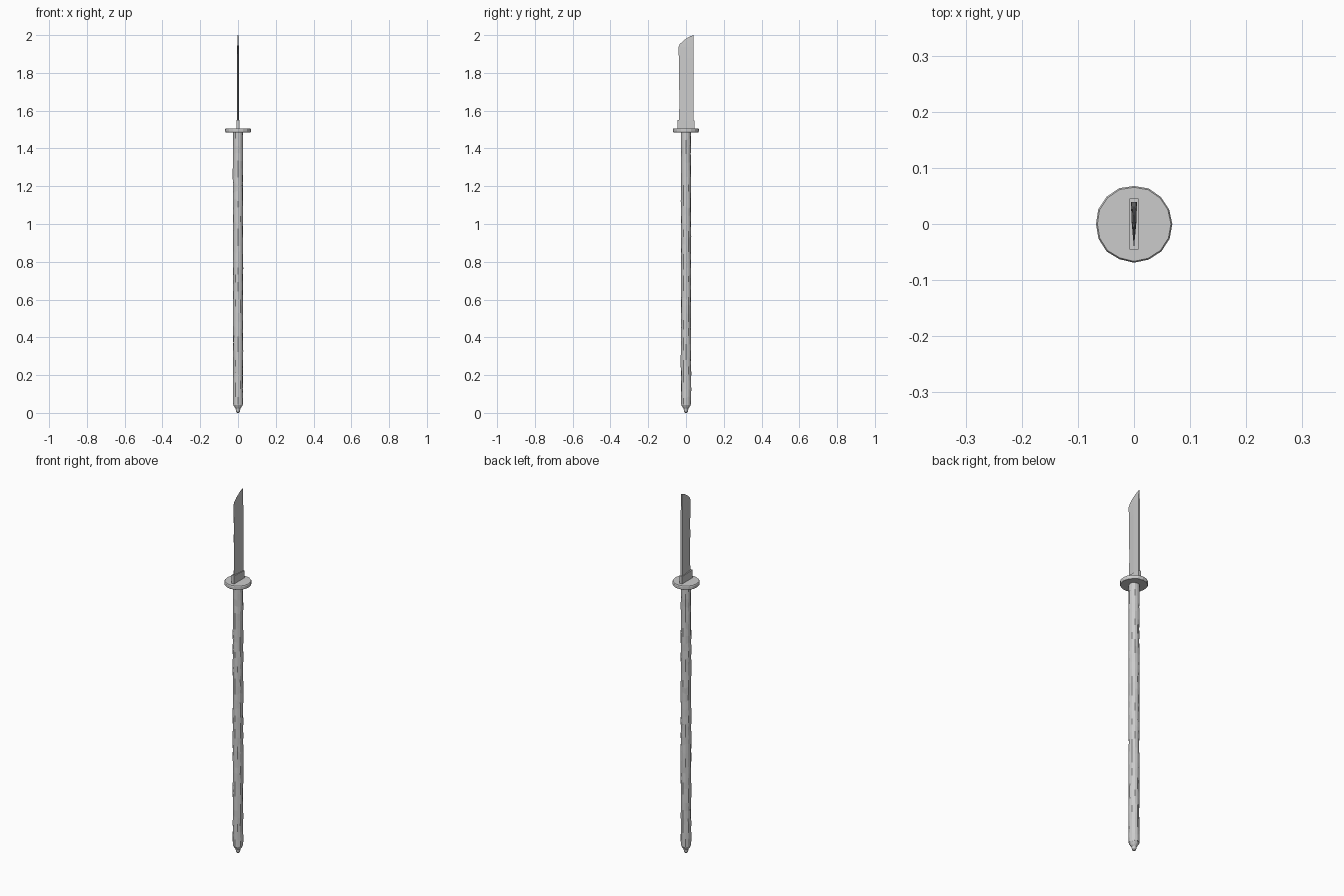
import bpy, bmesh, math, random

if "Cube" in bpy.data.objects:
    bpy.data.objects.remove(bpy.data.objects["Cube"])

random.seed(4)


def finish(name, bm):
    bmesh.ops.recalc_face_normals(bm, faces=bm.faces[:])
    me = bpy.data.meshes.new(name)
    bm.to_mesh(me)
    bm.free()
    ob = bpy.data.objects.new(name, me)
    bpy.context.collection.objects.link(ob)
    return ob


def loft(name, rings):
    """Skin equal-length rings of points and cap both ends."""
    bm = bmesh.new()
    rows = [[bm.verts.new(p) for p in ring] for ring in rings]
    n = len(rows[0])
    for a, b in zip(rows, rows[1:]):
        for i in range(n):
            j = (i + 1) % n
            bm.faces.new((a[i], a[j], b[j], b[i]))
    bm.faces.new(rows[0][::-1])
    bm.faces.new(rows[-1])
    return finish(name, bm)


def ring(r, z, n, wobble=0.0, dz=0.0):
    pts = []
    for i in range(n):
        a = math.tau * i / n
        rr = r + random.uniform(-wobble, wobble)
        pts.append((rr * math.cos(a), rr * math.sin(a), z + random.uniform(-dz, dz)))
    return pts


# Rough-hewn wooden shaft
levels = 36
shaft = [ring(0.0265, 0.045 + 1.445 * k / levels, 12, 0.0015,
              0.008 if 0 < k < levels else 0) for k in range(levels + 1)]
loft("shaft", shaft)

# Pointed butt cap
cap = [(0.004, 0.0), (0.010, 0.006), (0.0125, 0.022), (0.017, 0.028), (0.025, 0.042), (0.0255, 0.05)]
loft("butt_cap", [ring(r, z, 12) for r, z in cap])

# Slightly uneven round guard
outline = ring(1.0, 0, 16, 0.012)
guard = [(0.066, 1.485), (0.0685, 1.489), (0.0685, 1.502), (0.066, 1.506)]
loft("guard", [[(x * r, y * r, z) for x, y, _ in outline] for r, z in guard])

# Blade collar
section = [(-0.008, -0.045), (0.008, -0.045), (0.008, 0.045), (-0.008, 0.045)]
loft("blade_collar", [[(x, y, z + (0.004 if y < 0 else 0)) for x, y in section] for z in (1.50, 1.547)])

# Wedge-section blade: edge faces -y, thick spine faces +y
blade = [  # z at edge, z at spine, edge y
    (1.51, 1.51, -0.038), (1.60, 1.60, -0.036), (1.67, 1.67, -0.034), (1.74, 1.74, -0.037),
    (1.82, 1.82, -0.036), (1.88, 1.88, -0.038), (1.937, 1.937, -0.040),
    (1.952, 1.962, -0.033), (1.972, 1.983, -0.012), (1.990, 1.997, 0.015), (1.996, 2.00, 0.031)]
rings = []
for ze, zs, e in blade:
    s = 0.039
    m = max(0.002, e + 0.35 * (s - e))
    t = 0.0055 if zs < 1.9 else 0.0055 - 0.035 * (zs - 1.9)
    zm = ze + (zs - ze) * (m - e) / (s - e)
    rings.append([(-0.0004, e, ze), (0.0004, e, ze), (t * 0.75, m, zm), (t, s, zs),
                  (-t, s, zs), (-t * 0.75, m, zm)])
loft("blade", rings)
